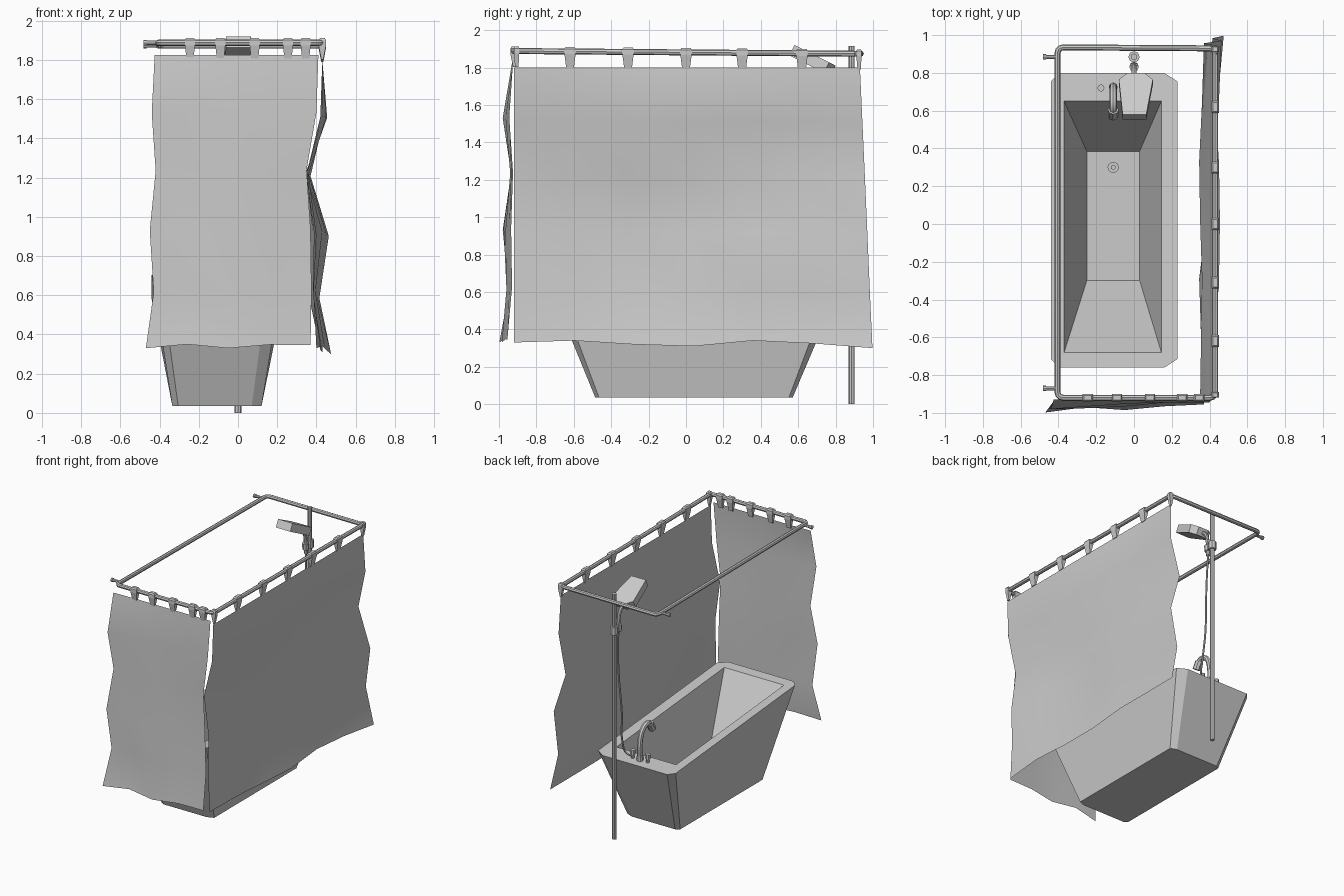
import bpy, bmesh, math
from mathutils import Vector

if "Cube" in bpy.data.objects:
    bpy.data.objects.remove(bpy.data.objects["Cube"])


def finish(name, bm, smooth=False):
    bmesh.ops.remove_doubles(bm, verts=bm.verts, dist=0.0005)
    bmesh.ops.recalc_face_normals(bm, faces=bm.faces)
    me = bpy.data.meshes.new(name)
    bm.to_mesh(me)
    bm.free()
    ob = bpy.data.objects.new(name, me)
    bpy.context.collection.objects.link(ob)
    for p in me.polygons:
        p.use_smooth = smooth
    return ob


def loft(name, rings):
    """Skin a stack of equal-length rings and cap both ends."""
    bm = bmesh.new()
    vs = [[bm.verts.new(p) for p in r] for r in rings]
    n = len(rings[0])
    for a, b in zip(vs, vs[1:]):
        for i in range(n):
            j = (i + 1) % n
            bm.faces.new((a[i], a[j], b[j], b[i]))
    bm.faces.new(vs[0])
    bm.faces.new(vs[-1])
    return finish(name, bm)


def tube(name, pts, radius, sides=2, spline='POLY'):
    """Round tube along a path, turned into a mesh."""
    cu = bpy.data.curves.new(name, 'CURVE')
    cu.dimensions = '3D'
    cu.bevel_depth = radius
    cu.bevel_resolution = sides
    cu.use_fill_caps = True
    cu.resolution_u = 4
    if spline == 'BEZIER':
        sp = cu.splines.new('BEZIER')
        sp.bezier_points.add(len(pts) - 1)
        for b, p in zip(sp.bezier_points, pts):
            b.co = p
            b.handle_left_type = b.handle_right_type = 'AUTO'
    else:
        sp = cu.splines.new('POLY')
        sp.points.add(len(pts) - 1)
        for b, p in zip(sp.points, pts):
            b.co = (*p, 1)
    ob = bpy.data.objects.new(name, cu)
    bpy.context.collection.objects.link(ob)
    bpy.ops.object.select_all(action='DESELECT')
    ob.select_set(True)
    bpy.context.view_layer.objects.active = ob
    bpy.ops.object.convert(target='MESH')
    bpy.ops.object.shade_smooth_by_angle(angle=math.radians(40))
    return ob


def chamfered(x0, x1, y0, y1, z, cx=0.0, cy=0.0):
    """Chamfered rectangle; z may be a height or a function of y."""
    pts = [(x0 + cx * 0.6, y0), (x1 - cx, y0), (x1, y0 + cy), (x1, y1 - cy),
           (x1 - cx, y1), (x0 + cx * 0.6, y1), (x0, y1 - cy), (x0, y0 + cy)]
    return [(x, y, z(y) if callable(z) else z) for x, y in pts]


# The tub rim rises towards the front
def rim_z(y):
    return 0.575 + (0.80 - y) * 0.085


# Bathtub: outer shell, flat rim and sloped basin
loft("bathtub", [
    chamfered(-0.335, 0.12, -0.485, 0.57, 0.035, 0.05, 0.02),
    chamfered(-0.44, 0.23, -0.76, 0.80, rim_z, 0.07, 0.045),
    chamfered(-0.37, 0.145, -0.68, 0.65, rim_z),
    chamfered(-0.25, 0.03, -0.30, 0.385, 0.11)])
tube("drain_ring", [(-0.11, 0.30, 0.108), (-0.11, 0.30, 0.12)], 0.03, 3)
tube("drain_plug", [(-0.11, 0.30, 0.115), (-0.11, 0.30, 0.13)], 0.013, 3)


# Curtain rail: rounded rectangle sloping slightly down to the back
def rail_z(y):
    return 1.881 - 0.008 * y


rail = []
for cx, cy, a0 in ((0.40, 0.90, 0), (-0.375, 0.905, 90), (-0.375, -0.89, 180), (0.40, -0.89, 270)):
    for k in range(4):
        a = math.radians(a0 + 30 * k)
        x, y = cx + 0.03 * math.cos(a), cy + 0.03 * math.sin(a)
        rail.append((x, y, rail_z(y)))
rail.append(rail[0])
tube("curtain_rail", rail, 0.016)
for y in (-0.87, 0.885):
    tube("wall_pin", [(-0.40, y, rail_z(y)), (-0.475, y, rail_z(y))], 0.011)
    tube("pin_flange", [(-0.466, y, rail_z(y)), (-0.482, y, rail_z(y))], 0.015)


# Curtain clips: tapered straps hooked over the rail
def clip(name, x, y, along_x, w=1.0):
    z = rail_z(y)
    rings = []
    for hw, hd, dz in ((0.024, 0.012, 0.024), (0.032, 0.019, 0.014),
                       (0.030, 0.019, -0.014), (0.021, 0.005, -0.085)):
        a, b = (hw * w, hd) if along_x else (hd, hw * w)
        rings.append([(x - a, y - b, z + dz), (x + a, y - b, z + dz),
                      (x + a, y + b, z + dz), (x - a, y + b, z + dz)])
    loft(name, rings)


for x in (-0.245, -0.09, 0.085, 0.255, 0.345):
    clip("front_clip", x, -0.92, True, 0.85)
for y in (-0.905, -0.62, -0.31, 0.0, 0.30, 0.62, 0.925):
    clip("side_clip", 0.43, y, False, 0.45 if abs(y) > 0.8 else 1)


# Curtains: coarse smooth-shaded cloth grids
def cloth(name, rows):
    bm = bmesh.new()
    vs = [[bm.verts.new(p) for p in r] for r in rows]
    for a, b in zip(vs, vs[1:]):
        for i in range(len(a) - 1):
            bm.faces.new((a[i], a[i + 1], b[i + 1], b[i]))
    return finish(name, bm, True)


# x of the side curtain, each row front to back, top row first
side_x = [(.43, .43, .43, .43, .43, .43, .43),
          (.42, .43, .45, .455, .45, .43, .44),
          (.35, .355, .36, .35, .345, .36, .37),
          (.39, .38, .345, .40, .43, .45, .463),
          (.385, .38, .36, .385, .395, .40, .415),
          (.40, .42, .42, .43, .43, .445, .475)]
heights = (1.80, 1.51, 1.22, 0.92, 0.61, 0.33)
hem = (0.0, 0.01, -0.01, -0.02, 0.01, -0.005, -0.03)
rows = []
for r, xs in enumerate(side_x):
    t = r / 5
    back = 0.93 + 0.067 * t
    rows.append([(x, -0.92 + (back + 0.92) * i / 6, heights[r] + hem[i] * t)
                 for i, x in enumerate(xs)])
cloth("side_curtain", rows)

# y of the front curtain, each row left to right, with its left and right ends
front = [(-0.425, 0.41, (-.93, -.925, -.925, -.925, -.925)),
         (-0.44, 0.40, (-.98, -.965, -.95, -.945, -.945)),
         (-0.42, 0.35, (-.935, -.935, -.94, -.935, -.925)),
         (-0.45, 0.37, (-.98, -.975, -.965, -.945, -.935)),
         (-0.43, 0.375, (-.945, -.95, -.96, -.945, -.93)),
         (-0.47, 0.37, (-.998, -.97, -.985, -.965, -.955))]
hem = (0.0, 0.02, 0.0, 0.018, 0.015)
rows = []
for r, (x0, x1, ys) in enumerate(front):
    rows.append([(x0 + (x1 - x0) * i / 4, y, heights[r] + 0.025 * (1 - r / 5) + hem[i] * r / 5)
                 for i, y in enumerate(ys)])
cloth("front_curtain", rows)

# Shower pole, sliding holder and hose
tube("shower_pole", [(0, 0.885, 0), (0, 0.885, 1.915)], 0.017)
tube("holder_collar", [(0, 0.885, 1.60), (0, 0.885, 1.66)], 0.03)
tube("holder_cup", [(0, 0.835, 1.605), (0, 0.83, 1.655)], 0.024)
tube("shower_handle", [(0, 0.837, 1.57), (0, 0.833, 1.68), (0, 0.815, 1.75), (0, 0.76, 1.80)],
     0.014, 2, 'BEZIER')
tube("shower_hose", [(0, 0.837, 1.58), (0.006, 0.825, 1.3), (-0.006, 0.80, 0.95),
                     (0.004, 0.775, 0.70), (-0.01, 0.745, 0.615), (-0.045, 0.725, 0.60)],
     0.007, 1, 'BEZIER')

# Shower head: tilted six-sided block
outline = [(-0.035, 0.80), (0.055, 0.80), (0.10, 0.765), (0.065, 0.58), (-0.06, 0.58), (-0.08, 0.765)]
normal = Vector((0, 0.45, 0.9)).normalized()
rings = []
for off in (-0.062, 0.0):
    rings.append([Vector((x, y, 1.865 - 0.5 * (y - 0.69))) + normal * off for x, y in outline])
loft("shower_head", rings)

# Bath tap: curved spout on a collar and two knobs
tube("tap_collar", [(-0.11, 0.725, 0.575), (-0.11, 0.725, 0.615)], 0.024)
tube("tap_spout", [(-0.11, 0.725, 0.58), (-0.11, 0.725, 0.72), (-0.11, 0.69, 0.81),
                   (-0.11, 0.63, 0.835), (-0.11, 0.585, 0.805)], 0.02, 2, 'BEZIER')
tube("spout_nozzle", [(-0.11, 0.605, 0.825), (-0.11, 0.572, 0.77)], 0.028)
for x in (-0.175, -0.045):
    tube("tap_stem", [(x, 0.72, 0.575), (x, 0.72, 0.62)], 0.013)
    tube("tap_knob", [(x, 0.72, 0.61), (x, 0.72, 0.645)], 0.019)
